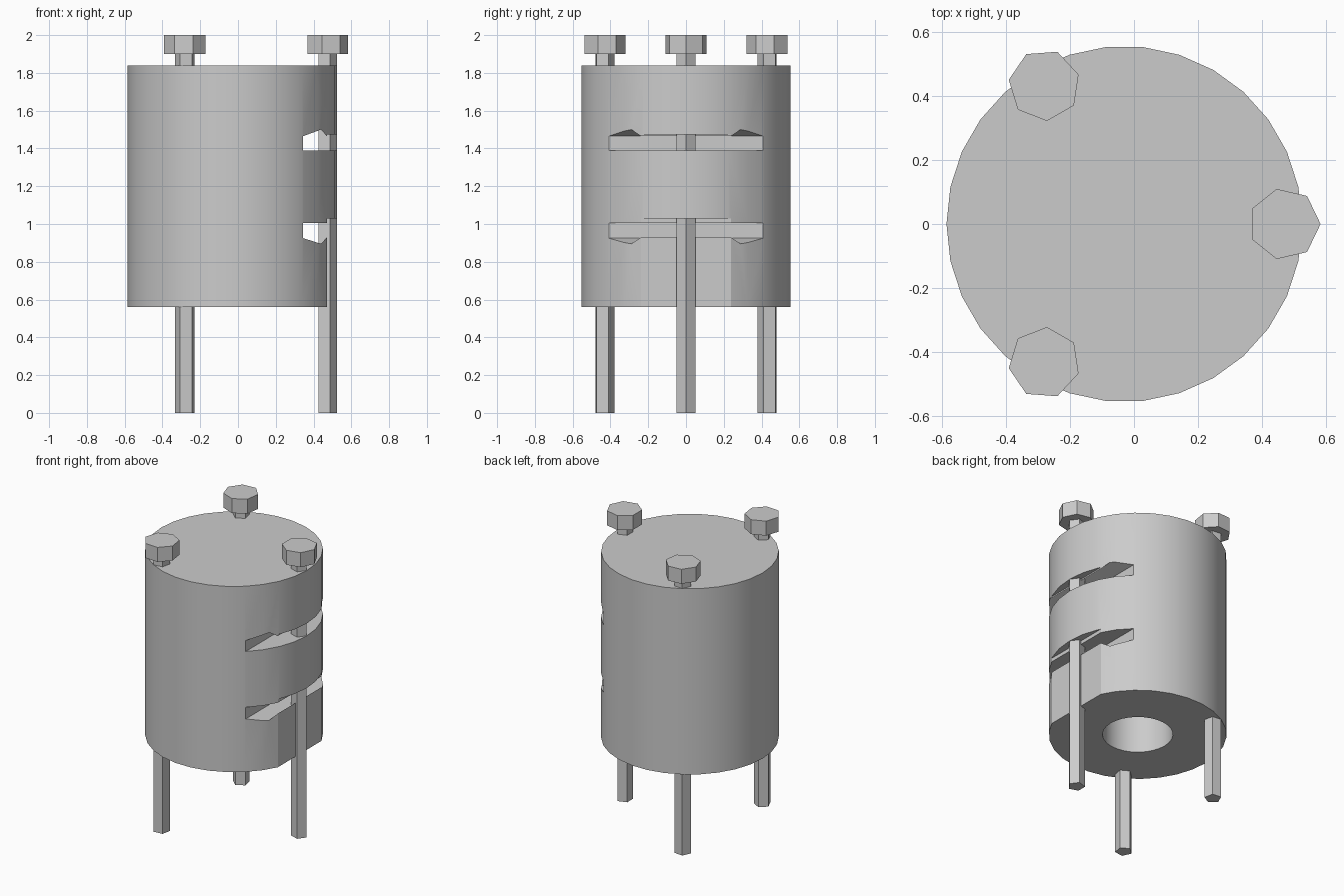
import bpy
import bmesh
import math

AXIS_X = -0.03      # vertical axis of the body
SCREW_ORBIT = 0.50  # distance of the screws from that axis

if "Cube" in bpy.data.objects:
    bpy.data.objects.remove(bpy.data.objects["Cube"], do_unlink=True)

grey = bpy.data.materials.new("plain_grey")
grey.use_nodes = True
grey.diffuse_color = (0.6, 0.6, 0.6, 1)
grey.node_tree.nodes["Principled BSDF"].inputs["Base Color"].default_value = (0.6, 0.6, 0.6, 1)


def prism(name, base, offset):
    """Extrude a closed outline of 3D points along an offset."""
    bm = bmesh.new()
    face = bm.faces.new([bm.verts.new(p) for p in base])
    moved = bmesh.ops.extrude_face_region(bm, geom=[face], use_keep_orig=True)
    top = [v for v in moved["geom"] if isinstance(v, bmesh.types.BMVert)]
    bmesh.ops.translate(bm, verts=top, vec=offset)
    bmesh.ops.recalc_face_normals(bm, faces=bm.faces)
    mesh = bpy.data.meshes.new(name)
    bm.to_mesh(mesh)
    bm.free()
    mesh.materials.append(grey)
    obj = bpy.data.objects.new(name, mesh)
    bpy.context.collection.objects.link(obj)
    return obj


def column(name, x, y, radius, sides, z0, z1, turn=0.0):
    """Upright regular prism with one corner pointing along turn."""
    angles = [turn + math.tau * i / sides for i in range(sides)]
    ring = [(x + radius * math.cos(a), y + radius * math.sin(a), z0) for a in angles]
    return prism(name, ring, (0, 0, z1 - z0))


def carve(target, cutter):
    """Subtract a cutter and discard it."""
    cutter.hide_render = True
    mod = target.modifiers.new("cut", "BOOLEAN")
    mod.operation = "DIFFERENCE"
    mod.solver = "EXACT"
    mod.object = cutter
    bpy.context.view_layer.objects.active = target
    bpy.ops.object.modifier_apply(modifier=mod.name)
    bpy.data.objects.remove(cutter, do_unlink=True)


# Round body with a blind bore in its underside
body = column("body", AXIS_X, 0, 0.555, 30, 0.56, 1.84)
carve(body, column("bore_cutter", AXIS_X, 0, 0.22, 30, 0.4, 1.5))

# Two side slots; the lower one continues into a flat down to the base
upper_slot = [(0.345, 1.39), (0.345, 1.465), (0.44, 1.50), (0.47, 1.465),
              (0.47, 1.475), (0.7, 1.475), (0.7, 1.39)]
lower_slot = [(0.345, 1.005), (0.345, 0.925), (0.44, 0.895), (0.47, 0.93),
              (0.47, 0.4), (0.7, 0.4), (0.7, 1.03), (0.47, 1.03), (0.47, 1.005)]
for profile in (upper_slot, lower_slot):
    carve(body, prism("slot_cutter", [(x, -0.8, z) for x, z in profile], (0, 1.6, 0)))

bpy.ops.object.select_all(action="DESELECT")
body.select_set(True)
bpy.context.view_layer.objects.active = body
bpy.ops.object.shade_smooth_by_angle(angle=math.radians(25))

# Three long screws spaced evenly around the body
for i, place in enumerate(("left", "back_right", "front_right")):
    a = math.tau * i / 3
    x = AXIS_X + SCREW_ORBIT * math.cos(a)
    y = SCREW_ORBIT * math.sin(a)
    column("screw_shaft_" + place, x, y, 0.054, 5, 0, 1.9, a)
    column("screw_head_" + place, x, y, 0.112, 7, 1.9, 2.0, a)
